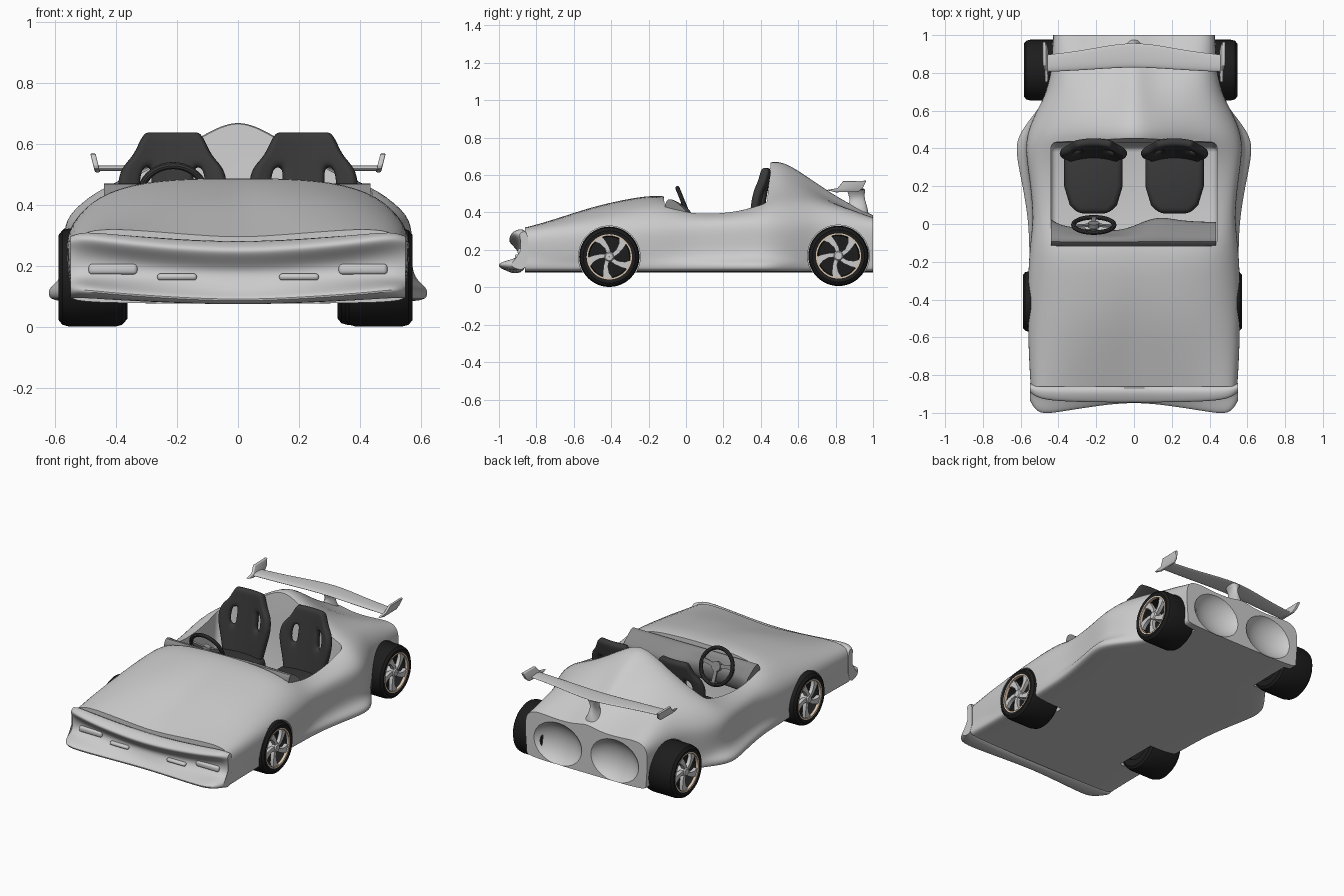
import bpy, bmesh
from math import sin, cos, pi, radians

if "Cube" in bpy.data.objects:
    bpy.data.objects.remove(bpy.data.objects["Cube"])


def material(name, c):
    m = bpy.data.materials.new(name)
    m.diffuse_color = (*c, 1)
    m.use_nodes = True
    m.node_tree.nodes["Principled BSDF"].inputs["Base Color"].default_value = m.diffuse_color
    return m


RUBBER = material("rubber", (0.012, 0.012, 0.012))
FABRIC = material("seat_fabric", (0.04, 0.04, 0.04))
DARK = material("dark_trim", (0.25, 0.25, 0.25))
TAN = material("rim_edge", (0.7, 0.55, 0.42))


def finish(ob, mat=None, angle=35):
    """Apply modifiers, shade and colour."""
    bpy.ops.object.select_all(action='DESELECT')
    bpy.context.view_layer.objects.active = ob
    ob.select_set(True)
    for m in list(ob.modifiers):
        bpy.ops.object.modifier_apply(modifier=m.name)
    bpy.ops.object.shade_smooth_by_angle(angle=radians(angle))
    if mat:
        ob.data.materials.append(mat)
    return ob


def to_object(name, bm):
    bmesh.ops.recalc_face_normals(bm, faces=bm.faces)
    me = bpy.data.meshes.new(name)
    bm.to_mesh(me)
    bm.free()
    ob = bpy.data.objects.new(name, me)
    bpy.context.collection.objects.link(ob)
    return ob


def loft(name, rings, sub=0, bevel=0, closed=False):
    """Skin closed rings; cap the ends, or join last to first when closed."""
    bm = bmesh.new()
    layer = bm.edges.layers.float.new('crease_edge')
    vs = [[bm.verts.new(p) for p in r] for r in rings]
    n, k = len(rings[0]), len(rings)
    for i in range(k if closed else k - 1):
        a, b = vs[i], vs[(i + 1) % k]
        for j in range(n):
            bm.faces.new((a[j], a[(j + 1) % n], b[(j + 1) % n], b[j]))
    if not closed:
        for r in (vs[0], vs[-1]):
            for e in bm.faces.new(r).edges:
                e[layer] = 1.0
    ob = to_object(name, bm)
    if sub:
        m = ob.modifiers.new("sub", 'SUBSURF')
        m.levels = m.render_levels = sub
    if bevel:
        m = ob.modifiers.new("bevel", 'BEVEL')
        m.width, m.segments = bevel, 3
    return ob


def lathe(name, profile, cx, s, cy, cz, n=48):
    """Revolve a closed (radius, x) profile about the x axis."""
    rings = [[(cx + s * x, cy + r * cos(t), cz + r * sin(t)) for r, x in profile]
             for t in (2 * pi * i / n for i in range(n))]
    return loft(name, rings, closed=True)


def cut(ob, cutter):
    m = ob.modifiers.new("cut", 'BOOLEAN')
    m.operation, m.solver, m.object = 'DIFFERENCE', 'EXACT', cutter
    cutter.hide_render = True
    bpy.context.view_layer.objects.active = ob
    bpy.ops.object.modifier_apply(modifier="cut")
    bpy.data.objects.remove(cutter)


def box(name, c, d, bevel=0.0):
    return loft(name, [[(c[0] + u * d[0] / 2, c[1] + v * d[1] / 2, c[2] + w * d[2] / 2)
                        for v, w in ((-1, -1), (1, -1), (1, 1), (-1, 1))] for u in (-1, 1)], bevel=bevel)


# body: y, five heights from centre to shoulder, shoulder and sill half widths
STATIONS = [
    (-.86, .295, .30, .316, .325, .30, .55, .55), (-.7, .35, .36, .37, .355, .315, .56, .545),
    (-.5, .42, .435, .43, .39, .33, .565, .545), (-.3, .475, .478, .465, .42, .34, .565, .55),
    (-.12, .50, .50, .495, .445, .345, .555, .555), (.02, .45, .44, .42, .395, .355, .535, .56),
    (.2, .50, .45, .41, .395, .36, .55, .59), (.36, .63, .56, .45, .42, .37, .575, .625),
    (.46, .71, .66, .52, .455, .365, .575, .625), (.58, .66, .60, .51, .455, .355, .53, .53),
    (.7, .575, .51, .49, .455, .37, .46, .44), (.85, .475, .42, .425, .435, .36, .44, .43),
    (1.0, .395, .365, .365, .38, .35, .43, .42)]
rings = []
for y, zc, z1, z2, z3, z4, w, ws in STATIONS:
    half = [(0, zc), (.2 * w, z1), (.55 * w, z2), (.83 * w, z3), (.98 * w, z4), (w, z4 - .07),
            (.985 * w, .165), (ws, .132), (ws, .098), (.96 * ws, .078), (0, .078)]
    rings.append([(x, y, z) for x, z in half] + [(-x, y, z) for x, z in half[9:0:-1]])
body = loft("body", rings, sub=2)
bpy.context.view_layer.objects.active = body
bpy.ops.object.modifier_apply(modifier="sub")
# cockpit opening, wheel wells and scoops in the tail
cut(body, loft("cockpit_cutter", [[(x, y, z) for y, z in
    ((-.11, .14), (.41, .14), (.43, .42), (.475, .9), (-.125, .9))] for x in (-.44, .44)], bevel=.03))
WHEELS = [(-.41, .163, -.008, .58), (.815, .168, -.018, .565)]
for y, z, cx, out in WHEELS:
    for s in (-1, 1):
        cut(body, loft("well_cutter", [[(cx + s * x, y + .165 * cos(t * pi / 20), z + .165 * sin(t * pi / 20))
                                        for t in range(40)] for x in (.345, .8)]))
for s in (-1, 1):
    bpy.ops.mesh.primitive_uv_sphere_add(segments=32, ring_count=16, radius=1, location=(s * .2, 1.05, .21))
    bpy.context.object.scale = (.19, .11, .15)
    bpy.context.view_layer.update()
    cut(body, bpy.context.object)
finish(body)

# nose: x, lip y and z, splitter y and z, height where it meets the hood, recess y
NOSE = [(0, -.945, .262, -.945, .09, .301, -.895), (.2, -.945, .272, -.967, .098, .308, -.89),
        (.4, -.94, .293, -1.0, .112, .32, -.88), (.51, -.925, .308, -1.015, .124, .321, -.878),
        (.55, -.89, .295, -.94, .124, .297, -.872)]
rings = []
for sgn, x, ly, lz, sy, sz, zb, ry in [(-1, *c) for c in NOSE[:0:-1]] + [(1, *c) for c in NOSE]:
    rings.append([(sgn * x, y, z) for y, z in (
        (-.84, zb), (ly + .02, lz + .006), (ly - .006, lz - .012), (ly + .01, lz - .035), (ry, lz - .075),
        (ry - .005, .16), (sy + .03, sz + .02), (sy - .006, sz), (sy + .02, sz - .022), (-.84, .079))])
finish(loft("nose", rings, sub=2))
for s in (-1, 1):
    finish(box("headlight", (s * .41, -.885, .19), (.16, .03, .035), .012))
    finish(box("fog_light", (s * .2, -.9, .165), (.13, .03, .022), .01))

# wheels: tyre, tan rim edge, barrel, curved spokes and hub
for y, z, cx, o in WHEELS:
    for s in (-1, 1):
        finish(lathe("tyre", [(.118, o - .005), (.14, o), (.155, o - .012), (.161, o - .035), (.161, o - .185),
                              (.155, o - .208), (.14, o - .22), (.1, o - .22), (.1, o - .2), (.118, o - .19)],
                     cx, s, y, z), RUBBER)
        finish(lathe("rim_edge", [(.112, o - .004), (.121, o - .004), (.121, o - .02), (.112, o - .02)],
                     cx, s, y, z), TAN)
        finish(lathe("rim_barrel", [(.113, o - .012), (.119, o - .012), (.119, o - .2), (.004, o - .2),
                                    (.004, o - .07), (.108, o - .07)], cx, s, y, z), RUBBER)
        finish(lathe("hub", [(.001, o - .006), (.02, o - .006), (.027, o - .014), (.027, o - .07), (.001, o - .07)],
                     cx, s, y, z, 24))
        for k in range(5):
            rings = []
            for r, hw in ((.02, .011), (.05, .012), (.085, .017), (.114, .026)):
                t = k * 2 * pi / 5 + pi / 2 + s * 5 * r
                rings.append([(cx + s * (o - dx), y + r * cos(t) - v * hw * sin(t), z + r * sin(t) + v * hw * cos(t))
                              for dx, v in ((.012, -1), (.012, 1), (.035, 1), (.035, -1))])
            finish(loft("spoke", rings))

# bucket seats: curved back with two belt slots, and tapered cushion
ROWS = [(.17, .12), (.25, .135), (.34, .155), (.42, .176), (.47, .18), (.525, .168), (.56, .13), (.6, .112), (.64, .092)]
for cx in (-.215, .215):
    bm = bmesh.new()
    grid = [[bm.verts.new((cx + u / 5 * w, .378 + .17 * (z - .3) - 1.3 * (u / 5 * w) ** 2, z))
             for u in range(-5, 6)] for z, w in ROWS]
    for i in range(len(ROWS) - 1):
        for j in range(10):
            if not (i in (3, 4) and j in (2, 7)):
                bm.faces.new((grid[i][j], grid[i][j + 1], grid[i + 1][j + 1], grid[i + 1][j]))
    back = to_object("seat_back", bm)
    m = back.modifiers.new("thick", 'SOLIDIFY')
    m.thickness, m.offset = .045, 0
    m = back.modifiers.new("sub", 'SUBSURF')
    m.levels = 2
    finish(back, FABRIC)
    shape = [(-.08, .055), (.08, .055), (.125, .1), (.155, .2), (.155, .38), (-.155, .38), (-.155, .2), (-.125, .1)]
    finish(loft("seat_cushion", [[(cx + x, y, z) for x, y in shape] for z in (.14, .27)], bevel=.03), FABRIC)

# dashboard with a wavy rear edge
rings = [[(x, -.12, .28), (x, -.12, .475), (x, -.07, .475), (x, yb - .03, .42), (x, yb, .39), (x, yb - .03, .28)]
         for x, yb in ((-.44, .035), (-.38, -.005), (-.2, -.02), (-.06, -.03), (.06, .03), (.15, .05), (.25, .025), (.435, .02))]
finish(loft("dashboard", rings, sub=2), DARK)

# steering wheel, tilted toward the driver
c, tilt = (-.213, -.005, .43), radians(112)


def wheel_point(u, v, h=0):
    return (c[0] + u, c[1] + v * cos(tilt) - h * sin(tilt), c[2] + v * sin(tilt) + h * cos(tilt))


bpy.ops.mesh.primitive_torus_add(location=c, rotation=(tilt, 0, 0), major_radius=.108, minor_radius=.012,
                                 major_segments=40, minor_segments=10)
bpy.context.object.name = "steering_wheel_rim"
finish(bpy.context.object, FABRIC)
for a in (10, 170, 270):
    t = radians(a)
    finish(loft("steering_spoke", [[wheel_point(r * cos(t) - w * sin(t), r * sin(t) + w * cos(t), h)
                                    for w, h in ((-.012, -.005), (.012, -.005), (.012, .005), (-.012, .005))]
                                   for r in (0, .105)]), DARK)
finish(loft("steering_column", [[wheel_point(r * cos(i * pi / 8), r * sin(i * pi / 8), h) for i in range(16)]
                                for r, h in ((.03, -.012), (.03, .012), (.016, .02), (.016, .1))]), DARK)

# rear wing, end plates and centre stem
rings = [[(x, a, .52), (x, a + .03, .532), (x, b - .03, .53), (x, b, .525), (x, b - .03, .515), (x, a + .03, .51)]
         for x, a, b in ((-.47, .795, .905), (-.25, .805, .93), (0, .825, .985), (.25, .805, .93), (.47, .795, .905))]
finish(loft("wing", rings, sub=2))
for s in (-1, 1):
    plate = [(.75, .52), (.80, .508), (.92, .51), (.945, .53), (.965, .57), (.84, .568), (.81, .53)]
    finish(loft("wing_end_plate", [[(s * (x + .25 * (z - .52)), y, z) for y, z in plate] for x in (.455, .472)], bevel=.004))
STEM = ((.07, .82, .985, .36), (.035, .84, .98, .42), (.018, .87, .965, .46), (.018, .86, .96, .49), (.04, .85, .965, .52))
finish(loft("wing_stem", [[(w, a + .03, z), (w, b - .02, z), (0, b, z), (-w, b - .02, z), (-w, a + .03, z), (0, a, z)]
                          for w, a, b, z in STEM], sub=2))
